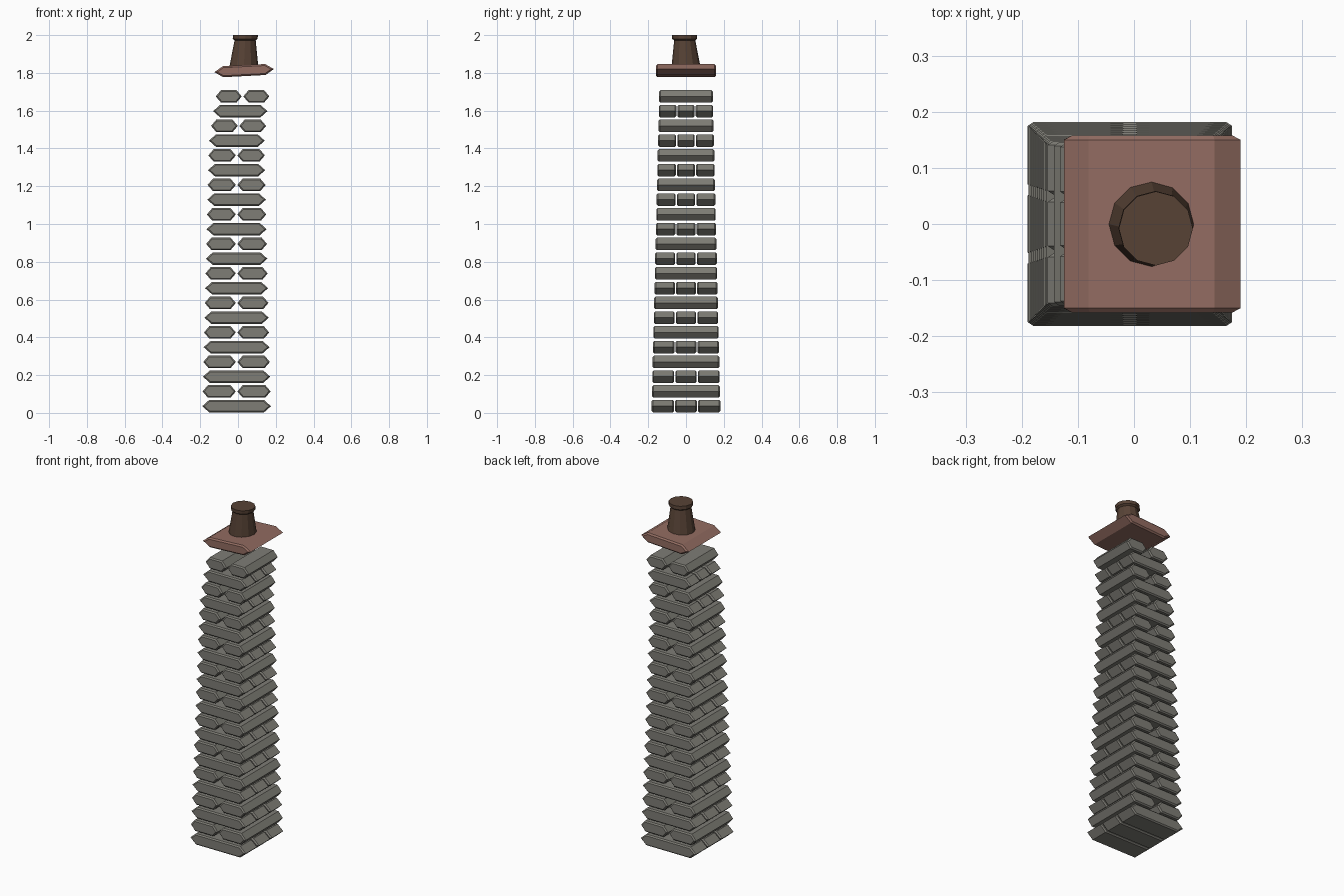
import bpy, bmesh
from math import pi, sin, cos, radians
from mathutils import Matrix

if "Cube" in bpy.data.objects:
    bpy.data.objects.remove(bpy.data.objects["Cube"])


def material(name, rgb):
    m = bpy.data.materials.new(name)
    m.diffuse_color = (*rgb, 1)
    m.use_nodes = True
    m.node_tree.nodes["Principled BSDF"].inputs["Base Color"].default_value = m.diffuse_color
    return m


STONE = material("stone", (0.21, 0.205, 0.18))
SLAB = material("slab_clay", (0.29, 0.15, 0.12))
CLAY = material("pot_clay", (0.095, 0.055, 0.036))


def make_object(name, bm, mat):
    bmesh.ops.recalc_face_normals(bm, faces=bm.faces)
    me = bpy.data.meshes.new(name)
    bm.to_mesh(me)
    bm.free()
    me.materials.append(mat)
    ob = bpy.data.objects.new(name, me)
    bpy.context.collection.objects.link(ob)
    return ob


def stone(name, x0, x1, y0, y1, height, nose, mat, bevel=0.007):
    """Block with a six-sided x-z profile, extruded along y, centred on its own origin."""
    hx, hy, hz = (x1 - x0) / 2, (y1 - y0) / 2, height / 2
    profile = [(-hx, 0), (nose - hx, -hz), (hx - nose, -hz),
               (hx, 0), (hx - nose, hz), (nose - hx, hz)]
    bm = bmesh.new()
    face = bm.faces.new([bm.verts.new((x, -hy, z)) for x, z in profile])
    ext = bmesh.ops.extrude_face_region(bm, geom=[face])
    verts = [v for v in ext["geom"] if isinstance(v, bmesh.types.BMVert)]
    bmesh.ops.translate(bm, verts=verts, vec=(0, 2 * hy, 0))
    # soften only the two end outlines
    ends = [e for e in bm.edges if abs(e.verts[0].co.y - e.verts[1].co.y) < 1e-6]
    bmesh.ops.bevel(bm, geom=ends, offset=bevel, segments=1, profile=0.5, affect='EDGES')
    ob = make_object(name, bm, mat)
    ob.location = ((x0 + x1) / 2, (y0 + y1) / 2, 0)
    return ob


# Tapering stack: three long stones, then two cross stones, alternating
COURSES = 22
LEAN = {18: -0.006, 19: 0.003, 20: 0.012, 21: 0.024}
for i in range(COURSES):
    half = 0.182 + (0.142 - 0.182) * i / (COURSES - 1)
    cx = LEAN.get(i, -0.0075)
    z = 0.0355 + 0.0781 * i
    if i % 2 == 0:
        w = 2 * half / 3
        for k in range(3):
            ya = -half + k * w + (0.003 if k > 0 else 0)
            yb = -half + (k + 1) * w - (0.003 if k < 2 else 0)
            ob = stone(f"long_stone_{i}_{k}", cx - half, cx + half, ya, yb, 0.066, 0.037, STONE)
            ob.location.z = z
    else:
        for k, (a, b) in enumerate([(-half, -0.004), (0.004, half)]):
            ob = stone(f"cross_stone_{i}_{k}", cx + a, cx + b, -half, half, 0.066, 0.028, STONE)
            ob.location.z = z

# Tilted cap slab
cap = stone("cap_slab", -0.125, 0.19, -0.158, 0.158, 0.058, 0.045, SLAB, 0.008)
cap.location.z = 1.812
cap.rotation_euler.y = radians(-3)

# Twelve-sided pot with a rim, leaning slightly
bm = bmesh.new()
rings = []
for r, z in [(0.077, 1.83), (0.056, 1.972), (0.066, 1.98), (0.066, 2.0)]:
    t = (z - 1.83) / 0.17
    ox, oy = 0.031 + 0.008 * t, -0.008 * t
    rings.append([bm.verts.new((ox + r * cos(k * pi / 6), oy + r * sin(k * pi / 6), z))
                  for k in range(12)])
for lo, hi in zip(rings, rings[1:]):
    for k in range(12):
        n = (k + 1) % 12
        bm.faces.new((lo[k], lo[n], hi[n], hi[k]))
bm.faces.new(rings[0])
bm.faces.new(rings[-1])
make_object("chimney_pot", bm, CLAY)
